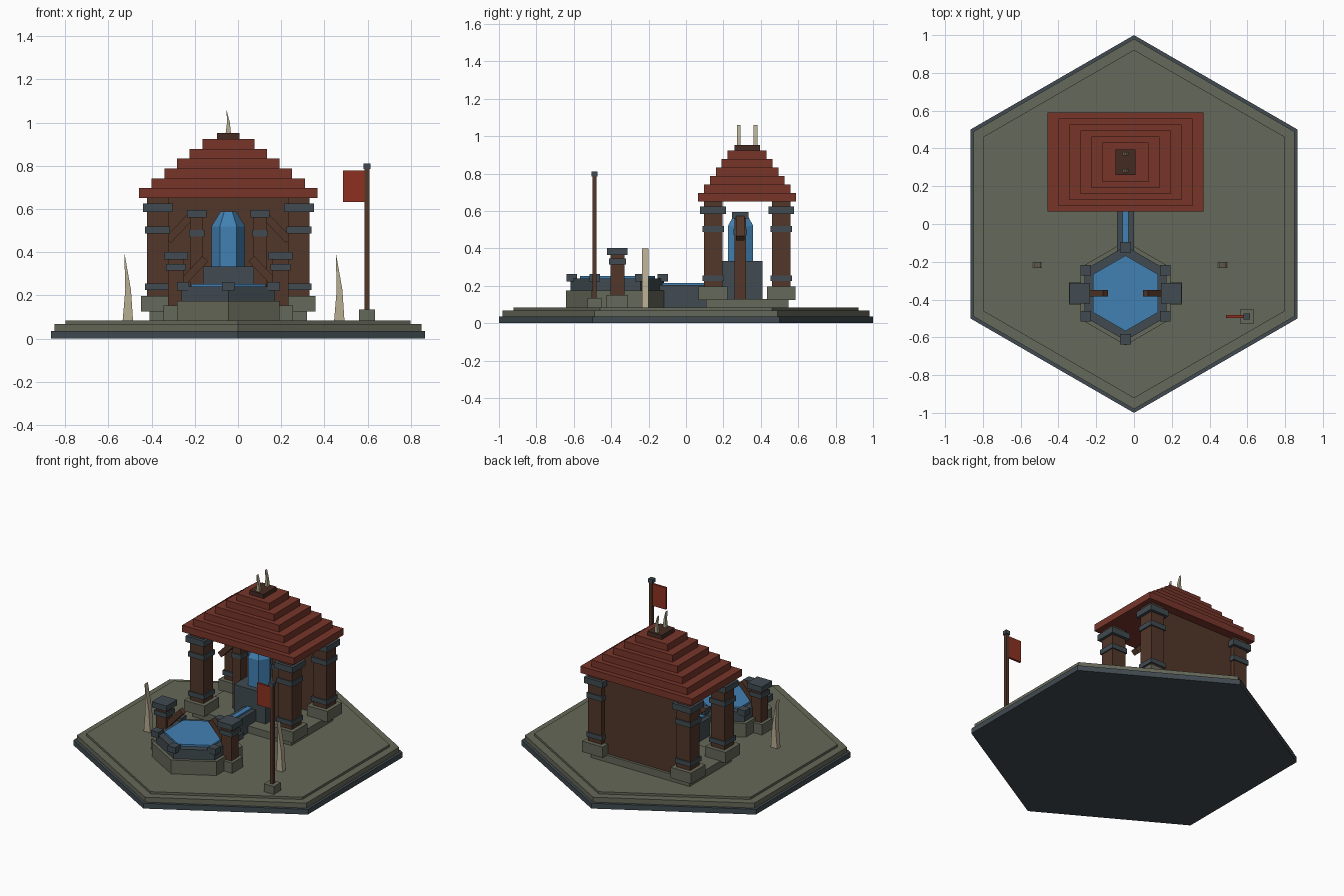
import bpy, bmesh, math
from mathutils import Matrix

if "Cube" in bpy.data.objects:
    bpy.data.objects.remove(bpy.data.objects["Cube"])


def material(name, rgb):
    m = bpy.data.materials.new(name)
    m.diffuse_color = (*rgb, 1)
    m.use_nodes = True
    m.node_tree.nodes["Principled BSDF"].inputs["Base Color"].default_value = m.diffuse_color
    return m


SLATE = material("slate", (0.052, 0.070, 0.082))
STONE = material("olive_stone", (0.130, 0.138, 0.100))
TILE = material("roof_tile", (0.185, 0.036, 0.023))
WOOD = material("brown_wood", (0.084, 0.037, 0.022))
DARK = material("dark_wood", (0.060, 0.024, 0.016))
WATER = material("water_blue", (0.055, 0.220, 0.450))
CLOTH = material("flag_red", (0.270, 0.030, 0.015))
IVORY = material("ivory", (0.480, 0.420, 0.290))


def finish(bm, name, mat):
    bmesh.ops.recalc_face_normals(bm, faces=bm.faces)
    me = bpy.data.meshes.new(name)
    bm.to_mesh(me)
    bm.free()
    me.materials.append(mat)
    ob = bpy.data.objects.new(name, me)
    bpy.context.collection.objects.link(ob)
    return ob


def box(name, mat, x, y, hx, hy, z0, z1):
    """Box from centre, half sizes and height range."""
    bm = bmesh.new()
    bmesh.ops.create_cube(bm, size=1)
    bmesh.ops.scale(bm, vec=(2 * hx, 2 * hy, z1 - z0), verts=bm.verts)
    bmesh.ops.translate(bm, vec=(x, y, (z0 + z1) / 2), verts=bm.verts)
    return finish(bm, name, mat)


def hexagon(name, mat, x, y, r0, r1, z0, z1, turn=90):
    """Six-sided prism or frustum."""
    bm = bmesh.new()
    rings = []
    for r, z in ((r0, z0), (r1, z1)):
        rings.append([bm.verts.new((x + r * math.cos(math.radians(turn + 60 * i)),
                                    y + r * math.sin(math.radians(turn + 60 * i)), z))
                      for i in range(6)])
    bm.faces.new(rings[0])
    bm.faces.new(rings[1])
    for i in range(6):
        j = (i + 1) % 6
        bm.faces.new((rings[0][i], rings[0][j], rings[1][j], rings[1][i]))
    return finish(bm, name, mat)


def brace(name, mat, xa, za, xb, zb, y, thick, hy):
    """Slanted beam in the xz plane."""
    bm = bmesh.new()
    bmesh.ops.create_cube(bm, size=1)
    length = math.hypot(xb - xa, zb - za)
    bmesh.ops.scale(bm, vec=(length, 2 * hy, thick), verts=bm.verts)
    rot = Matrix.Rotation(-math.atan2(zb - za, xb - xa), 3, 'Y')
    bmesh.ops.rotate(bm, matrix=rot, verts=bm.verts)
    bmesh.ops.translate(bm, vec=((xa + xb) / 2, y, (za + zb) / 2), verts=bm.verts)
    return finish(bm, name, mat)


def tusk(name, x, y, w, hy, z0, h):
    """Bent pointed profile extruded along y."""
    bm = bmesh.new()
    profile = [(-0.5, 0), (0.5, 0), (0.3, 0.45), (-0.34, 1), (-0.25, 0.45)]
    a = [bm.verts.new((x + u * w, y - hy, z0 + v * h)) for u, v in profile]
    b = [bm.verts.new((p.co.x, y + hy, p.co.z)) for p in a]
    bm.faces.new(a)
    bm.faces.new(b)
    for i in range(5):
        j = (i + 1) % 5
        bm.faces.new((a[i], a[j], b[j], b[i]))
    return finish(bm, name, IVORY)


CX = -0.045          # shared axis of shrine and fountain
SY, FY = 0.327, -0.367

# Stepped hexagonal ground
hexagon("ground_base", SLATE, 0, 0, 1.0, 1.0, 0, 0.035)
hexagon("ground_step", STONE, 0, 0, 0.98, 0.98, 0.035, 0.068)
hexagon("ground_top", STONE, 0, 0, 0.922, 0.922, 0.068, 0.083)

# Shrine platform and back wall
box("shrine_platform", STONE, CX, SY, 0.365, 0.22, 0.083, 0.13)
box("back_wall", WOOD, CX, 0.51, 0.34, 0.02, 0.13, 0.653)

# Shrine corner pillars and inner posts
for sx in (-1, 1):
    for sy in (-1, 1):
        px, py = CX + sx * 0.327, SY + sy * 0.182
        box("pillar_base", STONE, px, py, 0.076, 0.077, 0.125, 0.197)
        box("pillar_shaft", WOOD, px, py, 0.05, 0.05, 0.197, 0.655)
        box("pillar_foot_band", SLATE, px, py, 0.058, 0.058, 0.225, 0.256)
        box("pillar_band", SLATE, px, py, 0.058, 0.058, 0.487, 0.52)
        box("pillar_cap", SLATE, px, py, 0.069, 0.069, 0.585, 0.625)
    ix = CX + sx * 0.147
    box("inner_post", WOOD, ix, 0.29, 0.03, 0.03, 0.13, 0.565)
    box("inner_post_band", SLATE, ix, 0.29, 0.036, 0.036, 0.473, 0.503)
    box("inner_post_cap", SLATE, ix, 0.29, 0.045, 0.045, 0.56, 0.595)
    brace("shrine_brace", WOOD, CX + sx * 0.28, 0.455, CX + sx * 0.16, 0.58,
          0.29, 0.036, 0.022)

# Stepped roof with cap and horns
for i in range(6):
    box("roof_step", TILE, CX, SY, 0.413 - 0.0585 * i, 0.262 - 0.0315 * i,
        0.651 + 0.0455 * i, 0.6965 + 0.0455 * i)
box("roof_cap", DARK, CX, SY, 0.053, 0.068, 0.92, 0.952)
for sy in (-1, 1):
    tusk("roof_horn", CX, SY + sy * 0.045, 0.024, 0.01, 0.952, 0.108)

# Crystal on its pedestal
box("crystal_pedestal", SLATE, CX, 0.298, 0.118, 0.11, 0.13, 0.333)
hexagon("crystal_body", WATER, CX, 0.292, 0.078, 0.078, 0.333, 0.52, 0)
hexagon("crystal_tip", WATER, CX, 0.292, 0.078, 0.036, 0.52, 0.588, 0)

# Water channel from shrine to fountain
box("channel", SLATE, CX, 0.015, 0.045, 0.175, 0.083, 0.204)
box("channel_water", WATER, CX, 0.015, 0.017, 0.175, 0.204, 0.214)

# Fountain basin
hexagon("basin_base", STONE, CX, FY, 0.275, 0.275, 0.083, 0.175)
hexagon("basin_rim", SLATE, CX, FY, 0.25, 0.25, 0.175, 0.24)
hexagon("basin_water", WATER, CX, FY, 0.2, 0.2, 0.24, 0.253)
for i in range(6):
    a = math.radians(30 + 60 * i)
    box("rim_block", SLATE, CX + 0.243 * math.cos(a), FY + 0.243 * math.sin(a),
        0.028, 0.028, 0.223, 0.263)

# Fountain side pillars with leaning arms
for sx in (-1, 1):
    px = CX + sx * 0.242
    box("fountain_pillar_base", STONE, px, FY, 0.058, 0.058, 0.083, 0.152)
    box("fountain_pillar_shaft", WOOD, px, FY, 0.037, 0.037, 0.152, 0.37)
    box("fountain_pillar_band", SLATE, px, FY, 0.046, 0.046, 0.315, 0.345)
    box("fountain_pillar_cap", SLATE, px, FY, 0.055, 0.055, 0.365, 0.402)
    brace("fountain_arm", WOOD, CX + sx * 0.215, 0.255, CX + sx * 0.107, 0.37,
          FY, 0.036, 0.018)

# Ground spikes
for x in (-0.51, 0.469):
    tusk("ground_spike", x, -0.217, 0.048, 0.017, 0.083, 0.317)

# Flag
box("flag_base", STONE, 0.597, -0.49, 0.037, 0.037, 0.083, 0.135)
box("flag_pole", WOOD, 0.597, -0.49, 0.011, 0.011, 0.135, 0.79)
box("flag_finial", SLATE, 0.597, -0.49, 0.016, 0.016, 0.785, 0.81)
box("flag_cloth", CLOTH, 0.539, -0.49, 0.052, 0.007, 0.632, 0.778)
